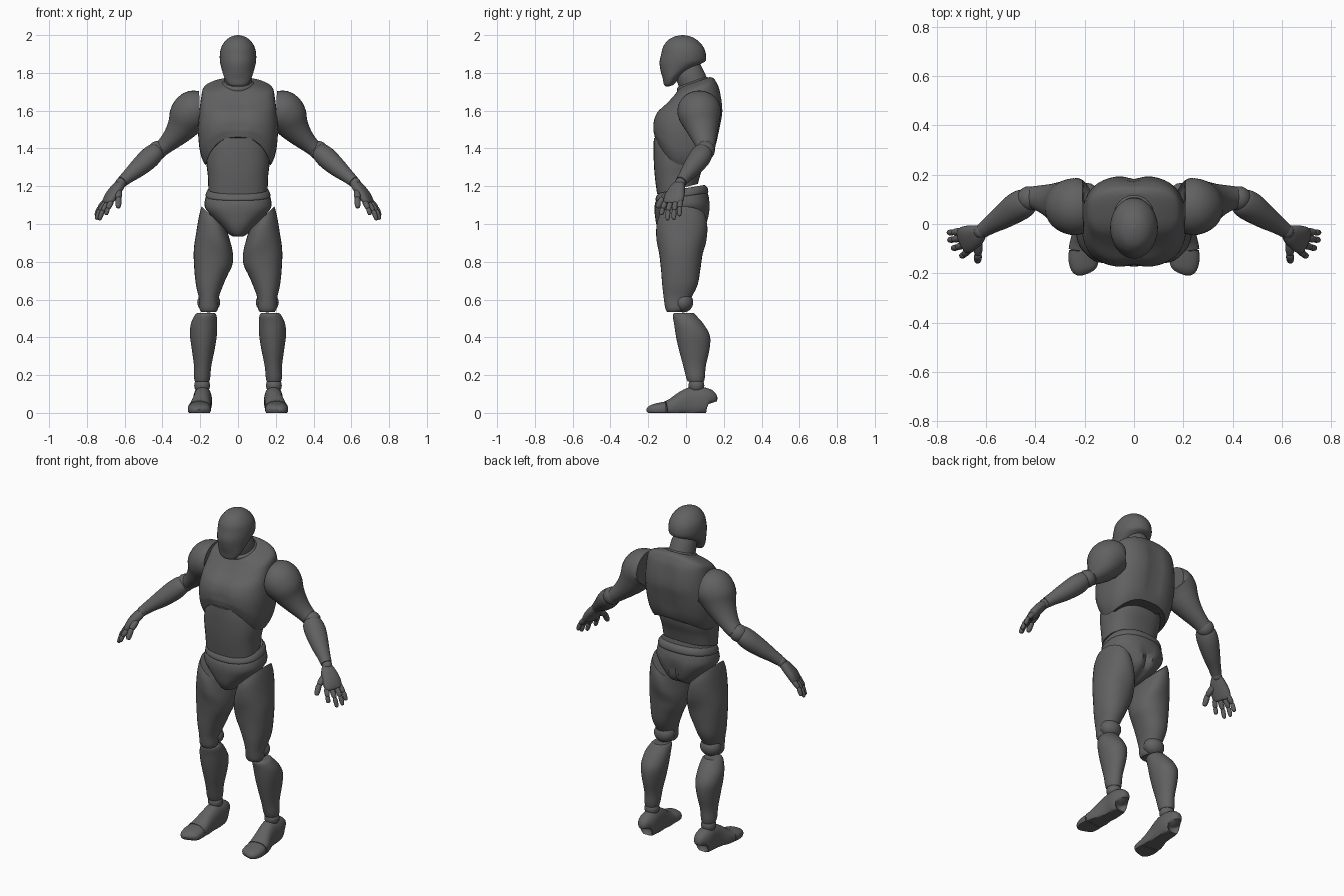
import bpy, bmesh, math
from mathutils import Vector

grey = bpy.data.materials.new("dark_grey")
grey.diffuse_color = (0.12, 0.12, 0.12, 1)
Z = Vector((0, 0, 1))


def smooth_rings(rings, steps):
    """Catmull-Rom interpolation of cross-sections."""
    out = []
    for i in range(len(rings) - 1):
        a, b = rings[max(i - 1, 0)], rings[i]
        c, d = rings[i + 1], rings[min(i + 2, len(rings) - 1)]
        for s in range(steps):
            t = s / steps
            out.append([0.5 * (2 * q + (r - p) * t + (2 * p - 5 * q + 4 * r - w) * t * t
                               + (3 * q - p - 3 * r + w) * t ** 3)
                        for p, q, r, w in zip(a, b, c, d)])
    return out + [list(rings[-1])]


def finish(name, bm, mirror):
    bmesh.ops.recalc_face_normals(bm, faces=bm.faces)
    me = bpy.data.meshes.new(name)
    bm.to_mesh(me)
    bm.free()
    me.materials.append(grey)
    ob = bpy.data.objects.new(name, me)
    bpy.context.collection.objects.link(ob)
    bpy.ops.object.select_all(action='DESELECT')
    bpy.context.view_layer.objects.active = ob
    ob.select_set(True)
    bpy.ops.object.shade_smooth_by_angle(angle=math.radians(40))
    if mirror:
        ob.modifiers.new("mirror", 'MIRROR')
    return ob


def loft(name, rings, limb=False, power=2.0, warp=None, mirror=False, n=32, steps=4):
    """Skin of rings (x, y, z, half width, half depth); limb rings follow the path."""
    bm = bmesh.new()
    rings = smooth_rings(rings, steps)
    loops = []
    for i, (x, y, z, a, b) in enumerate(rings):
        u, v = Vector((1, 0, 0)), Vector((0, 1, 0))
        if limb:
            t = Vector(rings[min(i + 2, len(rings) - 1)][:3]) - Vector(rings[max(i - 2, 0)][:3])
            u = t.cross(Z).normalized()
            v = u.cross(t).normalized()
        loop = []
        for k in range(n):
            c, s = math.cos(math.tau * k / n), math.sin(math.tau * k / n)
            c = math.copysign(abs(c) ** (2 / power), c)
            s = math.copysign(abs(s) ** (2 / power), s)
            p = Vector((x, y, z)) + u * (max(a, .002) * c) + v * (max(b, .002) * s)
            loop.append(bm.verts.new(warp(p, c, s) if warp else p))
        loops.append(loop)
    for lo, hi in zip(loops, loops[1:]):
        for k in range(n):
            bm.faces.new((lo[k], lo[(k + 1) % n], hi[(k + 1) % n], hi[k]))
    bm.faces.new(loops[0])
    bm.faces.new(loops[-1])
    return finish(name, bm, mirror)


def ball(name, centre, r, scale=(1, 1, 1)):
    bm = bmesh.new()
    bmesh.ops.create_uvsphere(bm, u_segments=24, v_segments=14, radius=r)
    for v in bm.verts:
        v.co = Vector(c + p * s for c, p, s in zip(centre, v.co, scale))
    return finish(name, bm, True)


def ramp(v, lo, hi):
    return min(max((v - lo) / (hi - lo), 0), 1)


# Head and neck
def head_warp(p, c, s):
    p.z += 0.35 * max(p.y + 0.09, 0) * ramp(p.z, 1.86, 1.76)
    return p


loft("head", [(0, -.088, 1.728, .03, .018), (0, -.085, 1.738, .052, .032), (0, -.07, 1.77, .073, .053),
              (0, -.04, 1.81, .086, .094), (0, -.02, 1.855, .095, .12), (0, -.013, 1.9, .096, .118),
              (0, -.015, 1.94, .087, .105), (0, -.018, 1.975, .062, .075), (0, -.018, 1.993, .033, .04),
              (0, -.018, 2.0, .004, .004)], warp=head_warp)
loft("neck", [(0, .055, 1.69, .08, .085), (0, .04, 1.74, .073, .078), (0, .02, 1.79, .07, .076),
              (0, .005, 1.83, .06, .07)], limb=True)
loft("neck_ring", [(0, .046, 1.715, .07, .075), (0, .042, 1.725, .084, .09), (0, .036, 1.745, .083, .088),
                   (0, .032, 1.756, .068, .072)], limb=True)


# Chest shell with arched lower edge, slanted neckline and grooves
def chest_warp(p, c, s):
    z = p.z
    p.z += (0.15 if s < 0 else 0.07) * s * s * ramp(z, 1.6, 1.31)
    p.z += 0.35 * (p.y - 0.06) * ramp(z, 1.6, 1.74)
    groove = math.exp(-(p.x / 0.035) ** 2) * ramp(z, 1.32, 1.42) * ramp(z, 1.74, 1.66)
    p.y -= s * 0.014 * groove
    return p


loft("chest", [(0, -.012, 1.31, .172, .153), (0, -.008, 1.345, .19, .162), (0, -.004, 1.40, .204, .172),
               (0, .006, 1.50, .212, .178), (0, .024, 1.60, .204, .172), (0, .044, 1.68, .194, .138),
               (0, .05, 1.72, .182, .112), (0, .05, 1.742, .14, .095), (0, .05, 1.755, .085, .075)],
     power=2.7, warp=chest_warp, n=48)


# Abdomen
def belly_warp(p, c, s):
    p.z += 0.25 * (p.y + 0.1) * ramp(p.z, 1.34, 1.17)
    return p


loft("abdomen", [(0, -.045, 1.172, .157, .108), (0, -.042, 1.25, .16, .122), (0, -.035, 1.32, .167, .135),
                 (0, -.03, 1.40, .162, .142), (0, -.03, 1.455, .14, .14)], power=2.5, warp=belly_warp)


# Pelvis with a waistband dipping to the front
def pelvis_warp(p, c, s):
    p.z += 0.17 * p.y * ramp(p.z, 1.0, 1.17)
    if s > 0:
        p.y -= 0.022 * math.exp(-(p.x / .02) ** 2) * ramp(p.z, 1.13, 1.06)
    return p


loft("waistband", [(0, -.022, 1.145, .168, .135), (0, -.022, 1.155, .172, .14), (0, -.022, 1.175, .166, .134),
                   (0, -.022, 1.19, .155, .12)], power=2.3, warp=pelvis_warp)
loft("pelvis", [(0, -.055, .935, .03, .06), (0, -.045, .95, .052, .09), (0, -.025, .99, .092, .13),
                (0, -.02, 1.04, .14, .143), (0, -.02, 1.09, .175, .147), (0, -.022, 1.13, .175, .142),
                (0, -.022, 1.155, .167, .133)], power=2.3, warp=pelvis_warp)


# Legs
def thigh_warp(p, c, s):
    p.z -= 0.95 * max(.185 - p.x, -.01) * ramp(p.z, .74, 1.08)
    return p


loft("thigh", [(.155, -.06, .535, .04, .04), (.155, -.055, .555, .05, .055), (.155, -.045, .61, .053, .073),
               (.15, -.032, .68, .073, .094), (.136, -.028, .77, .096, .105), (.13, -.027, .86, .104, .115),
               (.125, -.024, .95, .096, .132), (.125, -.022, 1.03, .082, .135), (.125, -.02, 1.085, .068, .125)],
     warp=thigh_warp, mirror=True, power=2.2)
ball("knee", (.155, -.015, .585), .053, (1.15, 1, 1))
loft("shin", [(.17, -.01, .53, .045, .05), (.172, -.008, .515, .058, .062), (.18, .015, .47, .07, .078),
              (.183, .036, .41, .071, .09), (.184, .043, .34, .061, .082), (.187, .045, .25, .046, .06),
              (.19, .05, .19, .043, .05), (.19, .052, .165, .038, .043)], mirror=True)
ball("ankle", (.19, .055, .145), .042)


# Feet with flat soles
def sole(p, c, s):
    p.z = max(p.z, 0)
    return p


loft("foot", [(.188, .13, .05, .025, .035), (.188, .122, .06, .042, .062), (.188, .085, .062, .05, .075),
              (.188, .03, .058, .048, .078), (.193, -.02, .045, .05, .066), (.2, -.07, .028, .058, .05),
              (.204, -.105, .022, .061, .041)], limb=True, warp=sole, mirror=True, power=2.4)
loft("toes", [(.204, -.108, .02, .059, .04), (.205, -.14, .018, .061, .036), (.203, -.175, .015, .055, .03),
              (.2, -.193, .012, .042, .021), (.198, -.2, .009, .025, .01)],
     limb=True, warp=sole, mirror=True, power=2.4)

# Arms
loft("upper_arm", [(.205, .07, 1.605, .108, .098), (.235, .07, 1.6, .116, .108), (.265, .075, 1.565, .11, .104),
                   (.295, .085, 1.515, .09, .083), (.335, .095, 1.465, .07, .062), (.375, .103, 1.425, .055, .048),
                   (.41, .107, 1.395, .046, .042)], limb=True, mirror=True)
ball("elbow", (.425, .103, 1.39), .05)
loft("forearm", [(.425, .098, 1.39, .04, .04), (.44, .088, 1.378, .056, .05), (.475, .068, 1.345, .06, .055),
                 (.53, .03, 1.295, .05, .048), (.58, -.003, 1.253, .037, .036), (.612, -.025, 1.225, .031, .03)],
     limb=True, mirror=True)
ball("wrist", (.62, -.03, 1.217), .029)
loft("palm", [(.62, -.032, 1.215, .028, .022), (.64, -.045, 1.19, .043, .026), (.67, -.06, 1.15, .055, .026),
              (.69, -.068, 1.118, .054, .021), (.695, -.07, 1.108, .048, .015)],
     limb=True, mirror=True, power=2.4)

# Fingers: knuckle, middle joint, tip
fingers = {
    "index_finger": ((.672, -.108, 1.115), (.69, -.125, 1.08), (.70, -.13, 1.048)),
    "middle_finger": ((.69, -.083, 1.11), (.718, -.095, 1.068), (.735, -.098, 1.02)),
    "ring_finger": ((.702, -.056, 1.112), (.734, -.063, 1.07), (.75, -.065, 1.023)),
    "little_finger": ((.704, -.03, 1.12), (.735, -.034, 1.085), (.752, -.035, 1.042)),
    "thumb": ((.632, -.075, 1.17), (.632, -.125, 1.135), (.634, -.153, 1.085)),
}
for name, (a, b, c) in fingers.items():
    a, b, c = Vector(a), Vector(b), Vector(c)
    r = .019 if name == "thumb" else .015
    for part, p, q, w in (("base", a, b, r), ("tip", b, c, r * .85)):
        rings = [(*p.lerp(q, t), w * k, w * k)
                 for t, k in ((-.12, .5), (0, .9), (.3, 1), (.7, .92), (.93, .7), (1, .3))]
        loft(f"{name}_{part}", rings, limb=True, mirror=True, n=14, steps=2)
